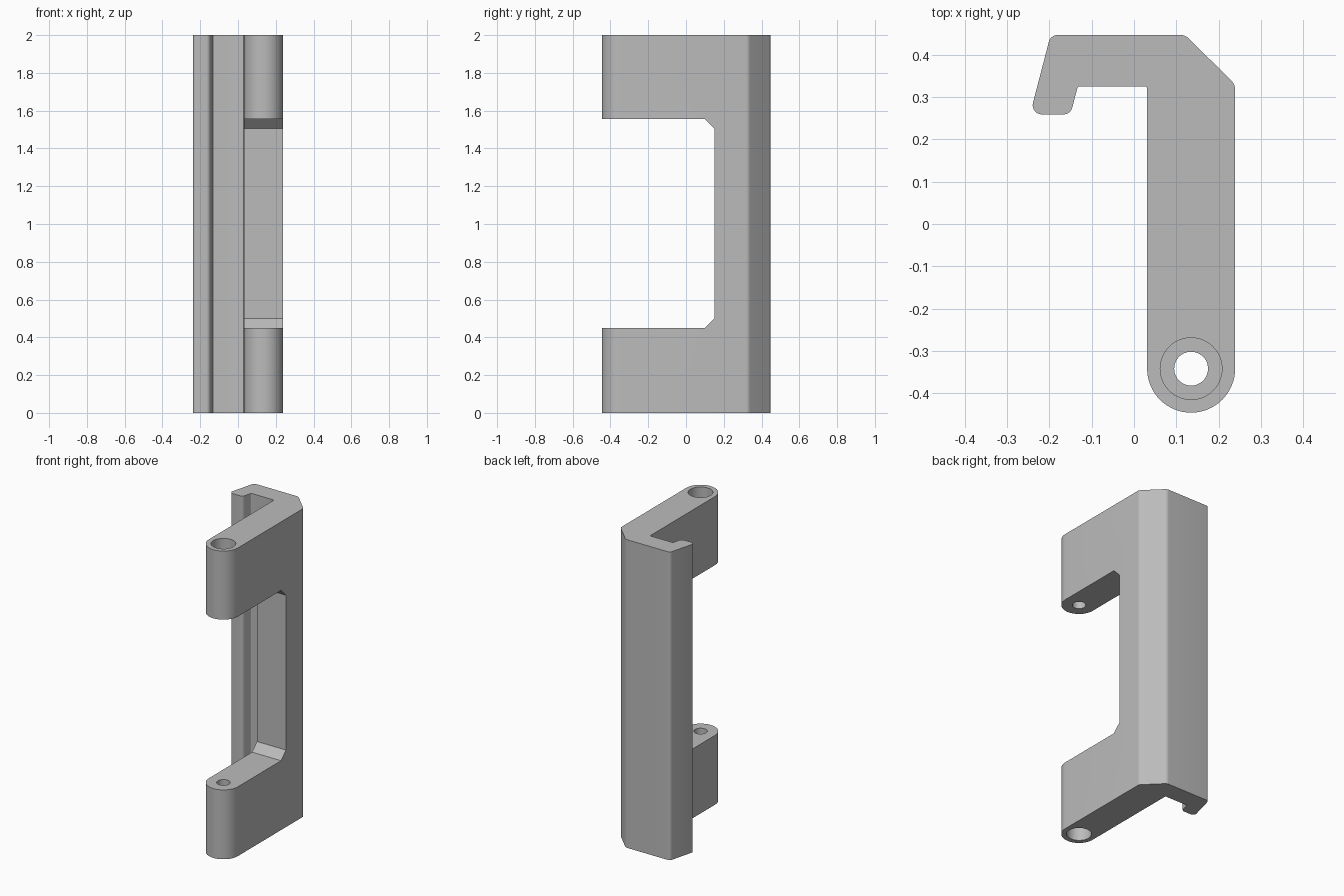
import bpy, bmesh, math
from mathutils import Vector

cube = bpy.data.objects.get("Cube")
if cube:
    bpy.data.objects.remove(cube, do_unlink=True)

grey = bpy.data.materials.new("plain grey")
grey.use_nodes = True
colour = (0.5, 0.5, 0.5, 1)
grey.diffuse_color = colour
grey.node_tree.nodes["Principled BSDF"].inputs["Base Color"].default_value = colour

HEIGHT = 2.0
PIN = Vector((0.135, -0.342))
ARM_RADIUS = 0.104


def arc(centre, radius, start, sweep, steps):
    """Points along a circular arc, both ends included."""
    angles = [start + sweep * i / steps for i in range(steps + 1)]
    return [centre + radius * Vector((math.cos(t), math.sin(t))) for t in angles]


def fillet(prev, corner, nxt, radius):
    """Points of an arc that rounds one corner of an outline."""
    a, b = (prev - corner).normalized(), (nxt - corner).normalized()
    half = math.acos(a.dot(b)) / 2
    centre = corner + (a + b).normalized() * (radius / math.sin(half))
    start = corner + a * (radius / math.tan(half)) - centre
    end = corner + b * (radius / math.tan(half)) - centre
    first = math.atan2(start.y, start.x)
    sweep = math.remainder(math.atan2(end.y, end.x) - first, math.tau)
    return arc(centre, radius, first, sweep, 8)


def prism(name, points, direction):
    """Extrude a closed planar outline along a direction."""
    bm = bmesh.new()
    offset = Vector(direction)
    near = [bm.verts.new(p) for p in points]
    far = [bm.verts.new(Vector(p) + offset) for p in points]
    bm.faces.new(near)
    bm.faces.new(far)
    for i in range(len(near)):
        bm.faces.new((near[i - 1], near[i], far[i], far[i - 1]))
    bmesh.ops.recalc_face_normals(bm, faces=bm.faces[:])
    mesh = bpy.data.meshes.new(name)
    bm.to_mesh(mesh)
    bm.free()
    mesh.materials.append(grey)
    obj = bpy.data.objects.new(name, mesh)
    bpy.context.scene.collection.objects.link(obj)
    return obj


def cylinder(name, radius, bottom, top):
    ring = arc(PIN, radius, 0, math.tau, 48)[:-1]
    return prism(name, [(p.x, p.y, bottom) for p in ring], (0, 0, top - bottom))


# Outline: rounded arm end, then chamfered back and hooked lip
outline = arc(PIN, ARM_RADIUS, math.pi, math.pi, 32)
corners = [(0.239, 0.33, 0.03), (0.121, 0.447, 0.03), (-0.197, 0.447, 0.022),
           (-0.246, 0.259, 0.022), (-0.15, 0.259, 0.022), (-0.133, 0.325, 0.006),
           (0.031, 0.325, 0.005)]
path = [outline[-1]] + [Vector(c[:2]) for c in corners] + [outline[0]]
for i, corner in enumerate(corners, 1):
    outline += fillet(path[i - 1], path[i], path[i + 1], corner[2])
handle = prism("handle_body", [(p.x, p.y, 0) for p in outline], (0, 0, HEIGHT))

# Cutters: chamfered opening between the arms, pin hole, counterbores
opening = [(-0.7, 0.45), (0.1, 0.45), (0.15, 0.5), (0.15, 1.505), (0.1, 1.555), (-0.7, 1.555)]
cutters = [
    prism("opening_cutter", [(-0.1, y, z) for y, z in opening], (0.5, 0, 0)),
    cylinder("pin_hole_cutter", 0.04, -0.1, HEIGHT + 0.1),
    cylinder("lower_counterbore_cutter", 0.073, -0.1, 0.25),
    cylinder("upper_counterbore_cutter", 0.073, HEIGHT - 0.25, HEIGHT + 0.1),
]
bpy.context.view_layer.update()
bpy.ops.object.select_all(action="DESELECT")
bpy.context.view_layer.objects.active = handle
handle.select_set(True)
for cutter in cutters:
    cutter.hide_render = True
    cut = handle.modifiers.new(cutter.name, "BOOLEAN")
    cut.operation, cut.solver, cut.object = "DIFFERENCE", "EXACT", cutter
    bpy.ops.object.modifier_apply(modifier=cut.name)
    bpy.data.objects.remove(cutter, do_unlink=True)

bpy.ops.object.shade_smooth_by_angle(angle=math.radians(25))
